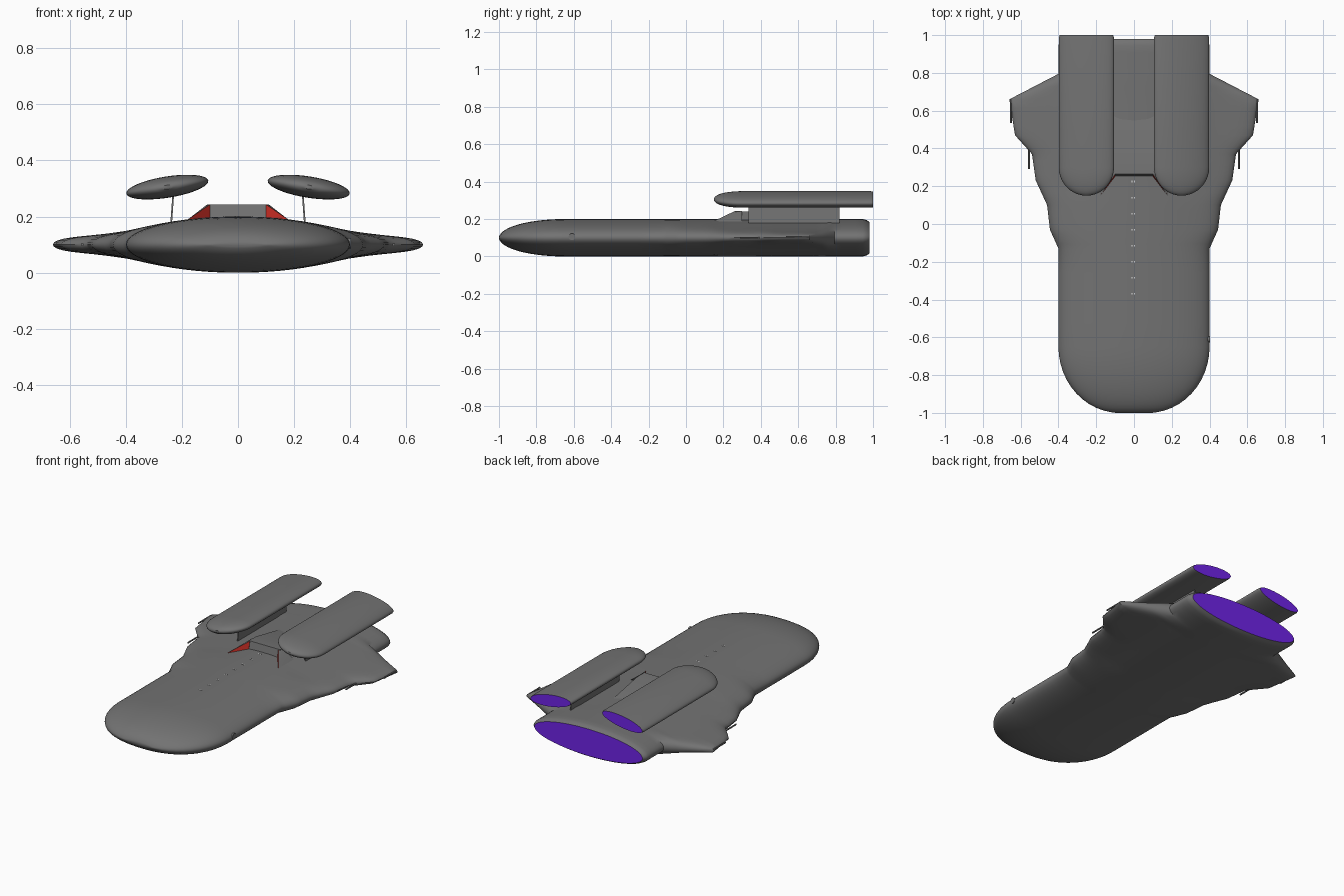
import bpy, bmesh, math
from mathutils import Vector

if "Cube" in bpy.data.objects:
    bpy.data.objects.remove(bpy.data.objects["Cube"])

def material(name, rgb):
    m = bpy.data.materials.new(name)
    m.diffuse_color = (*rgb, 1)
    m.use_nodes = True
    m.node_tree.nodes["Principled BSDF"].inputs["Base Color"].default_value = m.diffuse_color
    return m

GREY = material("hull grey", (0.17, 0.17, 0.17))
PURPLE = material("engine purple", (0.17, 0.018, 0.85))
RED = material("marking red", (0.65, 0.03, 0.02))
WHITE = material("window white", (0.8, 0.8, 0.8))

def make(name, verts, faces, mats, indices=None, angle=35):
    mesh = bpy.data.meshes.new(name)
    mesh.from_pydata([tuple(v) for v in verts], [], faces)
    for m in mats:
        mesh.materials.append(m)
    if indices:
        for p, i in zip(mesh.polygons, indices):
            p.material_index = i
    bm = bmesh.new()
    bm.from_mesh(mesh)
    bmesh.ops.recalc_face_normals(bm, faces=bm.faces)
    bm.to_mesh(mesh)
    bm.free()
    ob = bpy.data.objects.new(name, mesh)
    bpy.context.collection.objects.link(ob)
    bpy.ops.object.select_all(action='DESELECT')
    ob.select_set(True)
    bpy.context.view_layer.objects.active = ob
    bpy.ops.object.shade_smooth_by_angle(angle=math.radians(angle))
    return ob

def loft(name, rings, mats):
    """Skin a list of equal rings; the last cap takes the second material."""
    n = len(rings[0])
    verts = [v for r in rings for v in r]
    faces = [(a * n + i, a * n + (i + 1) % n, (a + 1) * n + (i + 1) % n, (a + 1) * n + i)
             for a in range(len(rings) - 1) for i in range(n)]
    idx = [0] * len(faces) + [0, 1]
    faces += [tuple(range(n)), tuple((len(rings) - 1) * n + i for i in range(n))]
    return make(name, verts, faces, mats, idx)

# Hull: elliptical section that blends into a thin flared wing section
N = 56
def hull_ring(y, w, s):
    k = max(0, min(1, (w - 0.40) / 0.10))
    ring = []
    for i in range(N):
        t = 2 * math.pi * i / N
        c, sn = math.cos(t), math.sin(t)
        x = w * c
        wing = 0.027 + 0.073 * math.exp(-(abs(x) / 0.37) ** 2.4)
        wing *= math.sqrt(max(0, 1 - abs(c) ** 12)) * (1 if sn > 0 else -1)
        ring.append(Vector((x, y, 0.1 + s * ((1 - k) * 0.1 * sn + k * wing))))
    return ring

stations = []
for i in range(13):                       # rounded nose
    a = math.pi / 2 * i / 12
    f = max(0.06, math.sin(a))
    stations.append((-0.65 - 0.35 * math.cos(a), 0.075 + 0.325 * f, f))
outline = [(-0.65, 0.40), (-0.13, 0.40), (-0.03, 0.445), (0.10, 0.46), (0.23, 0.52),
           (0.37, 0.54), (0.47, 0.63), (0.66, 0.66), (0.795, 0.40), (0.945, 0.40)]
for (y0, w0), (y1, w1) in zip(outline, outline[1:]):
    for j in (1, 2, 3, 4):
        stations.append((y0 + (y1 - y0) * j / 4, w0 + (w1 - w0) * j / 4, 1))
stations += [(0.965, 0.395, 0.95), (0.98, 0.38, 0.85)]
loft("hull", [hull_ring(*s) for s in stations], [GREY, PURPLE])

def box(name, lo, hi, mat):
    v = [(x, y, z) for x in (lo[0], hi[0]) for y in (lo[1], hi[1]) for z in (lo[2], hi[2])]
    f = [(0, 1, 3, 2), (4, 5, 7, 6), (0, 1, 5, 4), (2, 3, 7, 6), (0, 2, 6, 4), (1, 3, 7, 5)]
    return make(name, v, f, [mat])

def rod(name, a, b, r, mat, sides=10):
    a, b = Vector(a), Vector(b)
    q = (b - a).to_track_quat('Z', 'Y')
    rings = [[p + q @ Vector((r * math.cos(2 * math.pi * i / sides),
                              r * math.sin(2 * math.pi * i / sides), 0))
              for i in range(sides)] for p in (a, b)]
    return loft(name, rings, [mat, mat])

for side, tag in ((1, "right"), (-1, "left")):
    # Engine pod: tilted flat ellipse with rounded front and glowing rear
    tilt = math.radians(-9)
    rings = []
    depths = [(0.30 - 0.15 * math.cos(math.pi / 2 * i / 10),
               max(0.12, math.sin(math.pi / 2 * i / 10))) for i in range(11)]
    for y, f in depths + [(0.985, 1), (1.0, 0.965)]:
        ring = []
        for i in range(40):
            t = 2 * math.pi * i / 40
            u, v = 0.148 * f * math.cos(t), 0.038 * f ** 0.8 * math.sin(t)
            ring.append(Vector((side * (0.252 + u * math.cos(tilt) - v * math.sin(tilt)), y,
                                0.305 + u * math.sin(tilt) + v * math.cos(tilt))))
        rings.append(ring)
    loft("engine_pod_" + tag, rings, [GREY, PURPLE])

    # Thin pylon plate
    sec = [(0.236, 0.165), (0.242, 0.165), (0.233, 0.29), (0.227, 0.29)]
    loft("pylon_" + tag, [[Vector((side * x, y, z)) for x, z in sec] for y in (0.335, 0.82)],
         [GREY, GREY])

    # Red-faced wedge beside the bridge
    v = [(side * 0.185, 0.14, 0.185), (side * 0.10, 0.262, 0.243), (side * 0.10, 0.25, 0.185),
         (side * 0.11, 0.30, 0.243), (side * 0.185, 0.30, 0.185)]
    make("bridge_wedge_" + tag, v,
         [(0, 1, 2), (0, 1, 3), (0, 3, 4), (1, 2, 3), (2, 3, 4), (0, 2, 4)],
         [GREY, RED], [1, 0, 0, 0, 0, 0])

    # Wing guns
    rod("inner_gun_" + tag, (side * 0.555, 0.29, 0.1), (side * 0.555, 0.48, 0.1), 0.005, GREY)
    rod("outer_gun_" + tag, (side * 0.652, 0.535, 0.105), (side * 0.652, 0.66, 0.105), 0.005, GREY)

# Bridge: upright front, roof sloping back into the hull
prof = [(0.25, 0.18), (0.265, 0.243), (0.34, 0.24), (0.60, 0.19), (0.60, 0.18)]
loft("bridge", [[Vector((x, y, z)) for y, z in prof] for x in (-0.11, 0.11)], [GREY, GREY])

# Docking port on one side of the nose
rod("docking_port", (0.37, -0.61, 0.105), (0.402, -0.61, 0.105), 0.018, GREY, 16)

# Row of small paired windows along the spine
for i in range(8):
    y = -0.37 + 0.085 * i
    for x in (-0.010, 0.002):
        box("spine_window", (x - 0.003, y - 0.004, 0.196), (x + 0.003, y + 0.004, 0.2015), WHITE)
